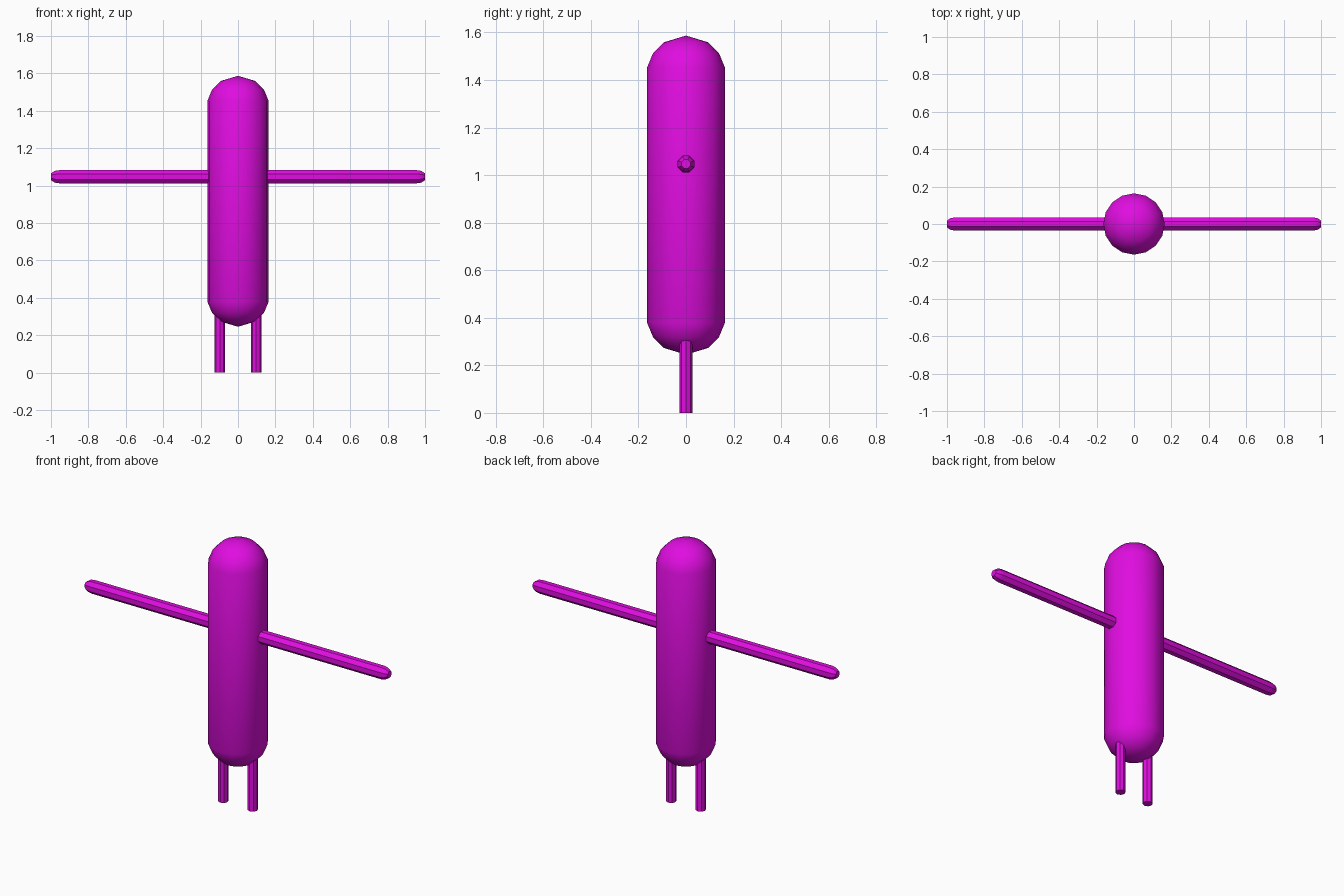
import bpy, bmesh, math
from mathutils import Matrix

if "Cube" in bpy.data.objects:
    bpy.data.objects.remove(bpy.data.objects["Cube"])

magenta = bpy.data.materials.new("magenta")
magenta.diffuse_color = (0.75, 0.004, 0.75, 1)
magenta.use_nodes = True
magenta.node_tree.nodes["Principled BSDF"].inputs["Base Color"].default_value = magenta.diffuse_color


def lathe(name, profile, sides, matrix, phase=0.0):
    """Spin (radius, height) points around z, close both ends, then place it."""
    bm = bmesh.new()
    rings = []
    for r, h in profile:
        if r == 0:
            rings.append([bm.verts.new((0, 0, h))] * sides)
        else:
            angles = [2 * math.pi * (i + phase) / sides for i in range(sides)]
            rings.append([bm.verts.new((r * math.cos(a), r * math.sin(a), h)) for a in angles])
    for low, high in zip(rings, rings[1:]):
        for i in range(sides):
            j = (i + 1) % sides
            corners = list(dict.fromkeys((low[i], low[j], high[j], high[i])))
            bm.faces.new(corners)
    if profile[0][0] > 0:
        bm.faces.new(rings[0][::-1])
    if profile[-1][0] > 0:
        bm.faces.new(rings[-1])
    bmesh.ops.recalc_face_normals(bm, faces=bm.faces)
    mesh = bpy.data.meshes.new(name)
    bm.to_mesh(mesh)
    bm.free()
    obj = bpy.data.objects.new(name, mesh)
    bpy.context.collection.objects.link(obj)
    obj.matrix_world = matrix
    mesh.materials.append(magenta)
    bpy.ops.object.select_all(action='DESELECT')
    obj.select_set(True)
    bpy.context.view_layer.objects.active = obj
    bpy.ops.object.shade_smooth_by_angle(angle=math.radians(32))
    return obj


# Body: tall capsule with coarse domed ends
R, low_centre, high_centre = 0.167, 0.412, 1.42
dome = [(R * math.cos(math.radians(a)), R * math.sin(math.radians(a)))
        for a in (11.25, 33.75, 56.25)] + [(0, R)]
body = [(r, low_centre - h) for r, h in reversed(dome)] + [(r, high_centre + h) for r, h in dome]
lathe("body", body, 16, Matrix())

# Arms: one thin bar through the body with tapered tips
tip = [(0.038, 0.955), (0.034, 0.98), (0.02, 1.0)]
bar = [(r, -h) for r, h in reversed(tip)] + tip
lathe("arms", bar, 8, Matrix.Translation((0, 0, 1.047)) @ Matrix.Rotation(math.pi / 2, 4, 'Y'), 0.5)

# Legs: two slim posts
for side, x in (("left", -0.097), ("right", 0.097)):
    lathe(side + "_leg", [(0.028, 0), (0.028, 0.36)], 8, Matrix.Translation((x, 0, 0)))
